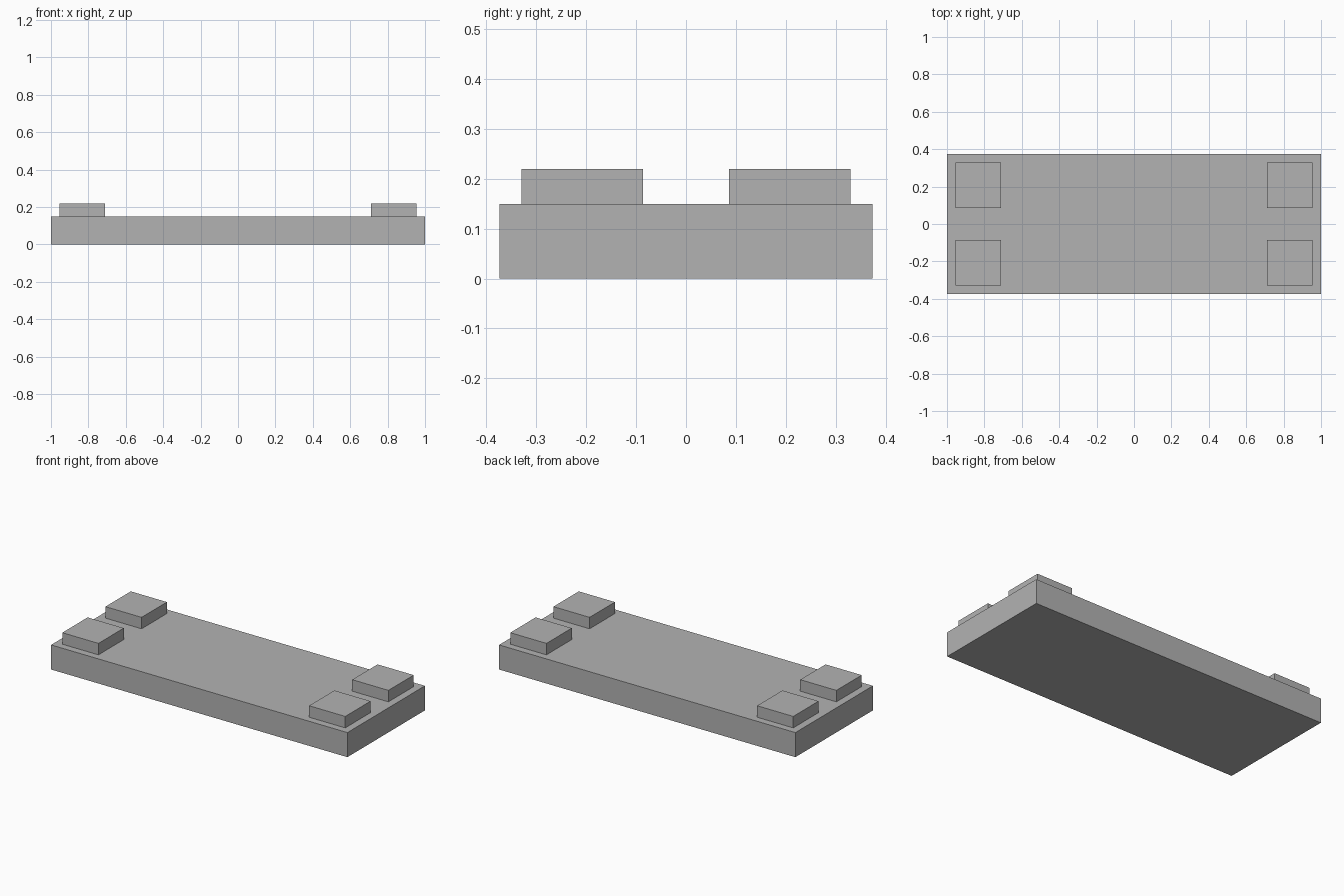
import bpy

# Remove the default cube
default = bpy.data.objects.get("Cube")
if default:
    bpy.data.objects.remove(default, do_unlink=True)

# Single plain grey material
grey = bpy.data.materials.new("plain_grey")
grey.use_nodes = True
colour = (0.45, 0.45, 0.45, 1.0)
grey.diffuse_color = colour
grey.node_tree.nodes["Principled BSDF"].inputs["Base Color"].default_value = colour


def box(name, centre, size):
    """Add a flat-shaded box with real dimensions."""
    bpy.ops.mesh.primitive_cube_add(size=1, location=centre)
    obj = bpy.context.object
    obj.name = name
    obj.scale = size
    bpy.ops.object.transform_apply(location=False, rotation=False, scale=True)
    obj.data.materials.append(grey)
    return obj


BASE_HEIGHT = 0.15
PAD_WIDTH = 0.244
PAD_HEIGHT = 0.07

# Base slab
box("base_slab", (0, 0, BASE_HEIGHT / 2), (2, 0.747, BASE_HEIGHT))

# Four corner pads on top of the slab
for side, x in (("left", 1), ("right", -1)):
    for end, y in (("front", -1), ("back", 1)):
        box(f"{end}_{side}_pad",
            (x * 0.833, y * 0.208, BASE_HEIGHT + PAD_HEIGHT / 2),
            (PAD_WIDTH, PAD_WIDTH, PAD_HEIGHT))
